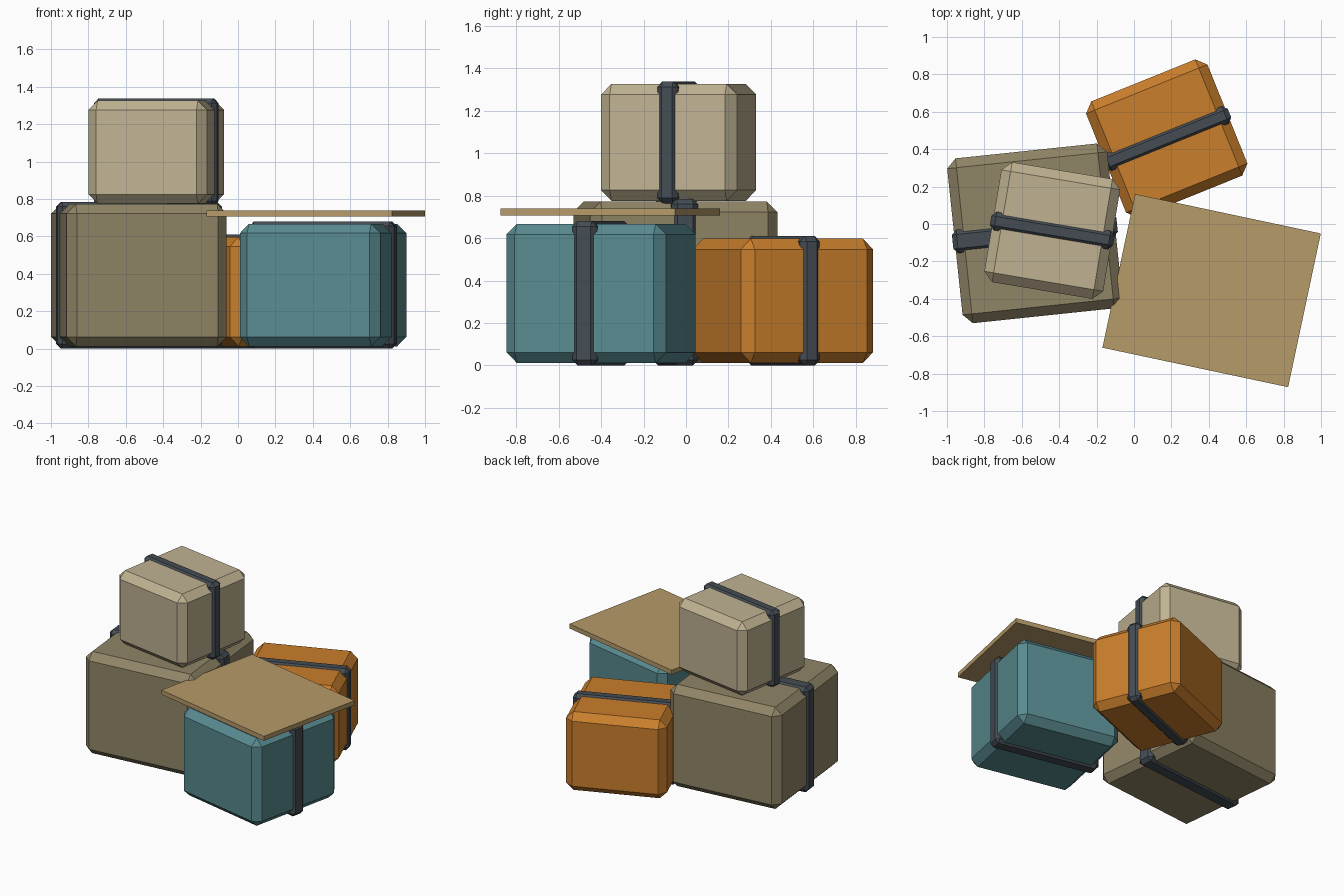
import bpy
from math import radians

default = bpy.data.objects.get("Cube")
if default:
    bpy.data.objects.remove(default, do_unlink=True)


def make_material(name, rgb):
    mat = bpy.data.materials.new(name)
    mat.use_nodes = True
    mat.diffuse_color = (*rgb, 1)
    mat.node_tree.nodes["Principled BSDF"].inputs["Base Color"].default_value = (*rgb, 1)
    return mat


khaki = make_material("dull khaki", (0.28, 0.235, 0.135))
sand = make_material("pale sand", (0.53, 0.45, 0.29))
teal = make_material("muted teal", (0.10, 0.26, 0.285))
orange = make_material("burnt orange", (0.59, 0.21, 0.025))
tan = make_material("cardboard tan", (0.47, 0.325, 0.14))
slate = make_material("dark slate", (0.058, 0.073, 0.088))


def block(name, centre, size, angle, mat, chamfer=0):
    """Box turned about z, with optional flat chamfers on every edge."""
    bpy.ops.mesh.primitive_cube_add(size=1, location=centre)
    obj = bpy.context.object
    obj.name = name
    obj.scale = size
    bpy.ops.object.transform_apply(location=False, rotation=False, scale=True)
    obj.rotation_euler.z = radians(angle)
    obj.data.materials.append(mat)
    if chamfer:
        bevel = obj.modifiers.new("chamfer", "BEVEL")
        bevel.width = chamfer
        bevel.segments = 1
        bevel.limit_method = "NONE"
    return obj


def strapped_crate(name, x, y, bottom, size, angle, mat, strap_width):
    """Chamfered crate with a strap band running round it along its own x."""
    centre = (x, y, bottom + size[2] / 2)
    block(name, centre, size, angle, mat, 0.05)
    proud = 0.024
    band = (size[0] + proud, strap_width, size[2] + proud)
    block(name + "_strap", centre, band, angle, slate, 0.025)


# Crates
strapped_crate("large_crate", -0.53, -0.05, 0.012, (0.86, 0.886, 0.76), 6, khaki, 0.125)
strapped_crate("top_crate", -0.437, -0.035, 0.775, (0.644, 0.65, 0.55), -9.5, sand, 0.10)
strapped_crate("front_crate", 0.455, -0.40, 0.012, (0.768, 0.768, 0.655), -12, teal, 0.118)
strapped_crate("back_crate", 0.175, 0.457, 0.012, (0.70, 0.67, 0.585), 22, orange, 0.10)

# Loose flat board over the front crate
block("flat_board", (0.415, -0.356, 0.722), (1.015, 0.84, 0.034), -12, tan)
